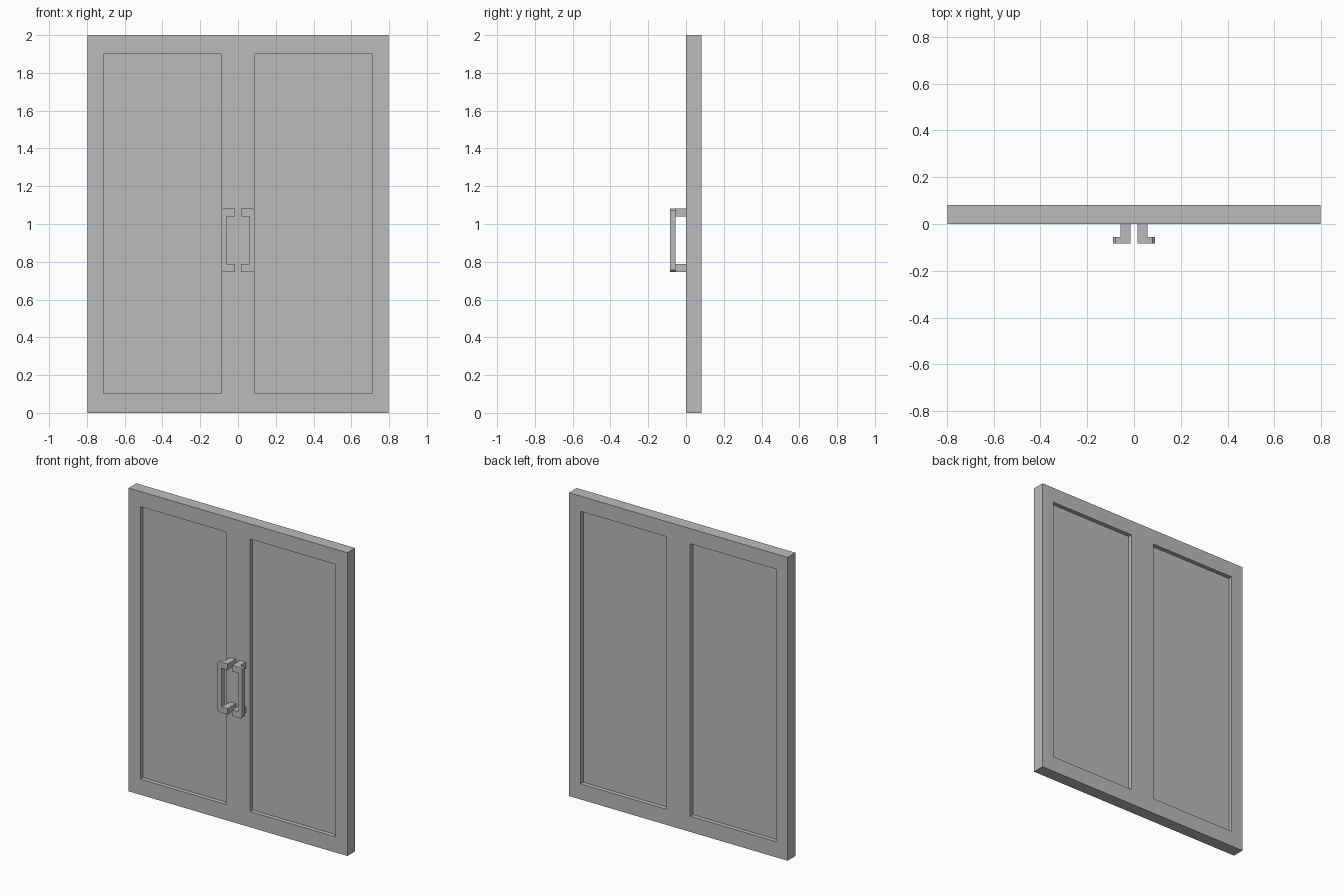
import bpy, bmesh
from mathutils import Vector

old = bpy.data.objects.get("Cube")
if old:
    bpy.data.objects.remove(old, do_unlink=True)

# Single grey finish
grey = bpy.data.materials.new("mid_grey")
grey.use_nodes = True
colour = (0.5, 0.5, 0.5, 1)
grey.diffuse_color = colour
grey.node_tree.nodes["Principled BSDF"].inputs["Base Color"].default_value = colour


def add_object(name, bm):
    bmesh.ops.recalc_face_normals(bm, faces=bm.faces)
    mesh = bpy.data.meshes.new(name)
    bm.to_mesh(mesh)
    bm.free()
    mesh.materials.append(grey)
    obj = bpy.data.objects.new(name, mesh)
    bpy.context.collection.objects.link(obj)
    return obj


def add_box(bm, low, high):
    low, high = Vector(low), Vector(high)
    verts = bmesh.ops.create_cube(bm, size=1)["verts"]
    for v in verts:
        v.co = (low + high) / 2 + v.co * (high - low)


HALF_W, HEIGHT, THICK = 0.798, 2.0, 0.081
INNER, OUTER, LOW, HIGH = 0.087, 0.712, 0.103, 1.9
RECESS = 0.028

# Door pair: slab cut along the panel borders, panels sunk on both faces
bm = bmesh.new()
add_box(bm, (-HALF_W, 0, 0), (HALF_W, THICK, HEIGHT))
cuts = [((x, 0, 0), (1, 0, 0)) for x in (-OUTER, -INNER, INNER, OUTER)]
cuts += [((0, 0, z), (0, 0, 1)) for z in (LOW, HIGH)]
for point, normal in cuts:
    bmesh.ops.bisect_plane(bm, geom=bm.verts[:] + bm.edges[:] + bm.faces[:],
                           plane_co=point, plane_no=normal)
bm.normal_update()
panels = []
for f in bm.faces:
    c = f.calc_center_median()
    if abs(f.normal.y) > 0.9 and INNER < abs(c.x) < OUTER and LOW < c.z < HIGH:
        panels.append(f)
for f in bmesh.ops.extrude_discrete_faces(bm, faces=panels)["faces"]:
    inward = RECESS if f.calc_center_median().y < THICK / 2 else -RECESS
    bmesh.ops.translate(bm, verts=f.verts[:], vec=(0, inward, 0))
add_object("double_door", bm)

# Handles: C-shaped grip with clipped outer corners, on two posts
X0, X1, BAR = 0.016, 0.089, 0.028
Z0, Z1, ARM, CLIP = 0.747, 1.081, 0.04, 0.01
FRONT, GRIP_BACK = -0.084, -0.056
profile = [(X0, Z0), (X1 - CLIP, Z0), (X1, Z0 + CLIP),
           (X1, Z1 - CLIP), (X1 - CLIP, Z1), (X0, Z1),
           (X0, Z1 - ARM), (X1 - BAR, Z1 - ARM),
           (X1 - BAR, Z0 + ARM), (X0, Z0 + ARM)]
for side, label in ((1, "left"), (-1, "right")):
    bm = bmesh.new()
    face = bm.faces.new([bm.verts.new((side * x, FRONT, z)) for x, z in profile])
    ext = bmesh.ops.extrude_face_region(bm, geom=[face])["geom"]
    moved = [g for g in ext if isinstance(g, bmesh.types.BMVert)]
    bmesh.ops.translate(bm, verts=moved, vec=(0, GRIP_BACK - FRONT, 0))
    add_object(label + "_handle_grip", bm)

    bm = bmesh.new()
    xs = sorted((side * X0, side * 0.058))
    for z in (Z0, Z1 - ARM):
        add_box(bm, (xs[0], GRIP_BACK, z), (xs[1], 0.002, z + ARM))
    add_object(label + "_handle_posts", bm)
